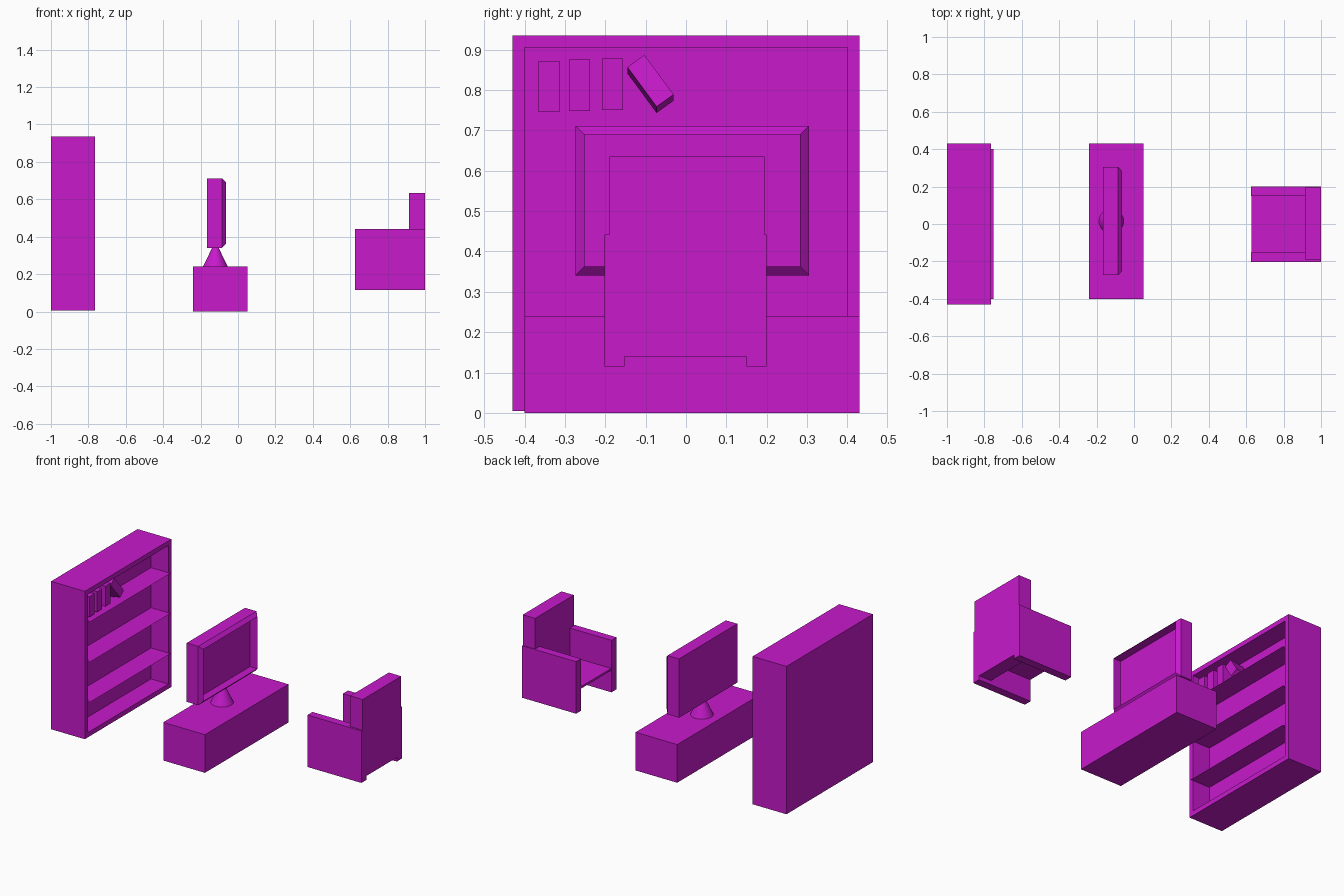
import bpy, bmesh, math

if "Cube" in bpy.data.objects:
    bpy.data.objects.remove(bpy.data.objects["Cube"])


def finish(name, bm):
    bmesh.ops.recalc_face_normals(bm, faces=bm.faces)
    me = bpy.data.meshes.new(name)
    bm.to_mesh(me)
    bm.free()
    ob = bpy.data.objects.new(name, me)
    bpy.context.collection.objects.link(ob)
    mat = bpy.data.materials.get("magenta") or bpy.data.materials.new("magenta")
    mat.diffuse_color = (0.57, 0.01, 0.6, 1)
    mat.use_nodes = True
    mat.node_tree.nodes["Principled BSDF"].inputs["Base Color"].default_value = mat.diffuse_color
    me.materials.append(mat)
    return ob


def box(name, x, y, z):
    bm = bmesh.new()
    bmesh.ops.create_cube(bm, size=1)
    for v in bm.verts:
        v.co = (x[v.co.x > 0], y[v.co.y > 0], z[v.co.z > 0])
    return finish(name, bm)


def loft(name, sections):
    """Closed body from rectangles (x, y0, y1, z0, z1) stacked along x."""
    bm = bmesh.new()
    rings = [[bm.verts.new((x, y, z)) for y, z in ((a, c), (b, c), (b, d), (a, d))]
             for x, a, b, c, d in sections]
    for r, s in zip(rings, rings[1:]):
        for i in range(4):
            j = (i + 1) % 4
            bm.faces.new((r[i], r[j], s[j], s[i]))
    bm.faces.new(rings[0])
    bm.faces.new(rings[-1])
    return finish(name, bm)


# Bookcase body with a recessed front facing +x
loft("bookcase", [
    (-1.0, -0.43, 0.43, 0.005, 0.935),
    (-0.765, -0.43, 0.43, 0.005, 0.935),
    (-0.765, -0.4, 0.4, 0.035, 0.905),
    (-0.885, -0.4, 0.4, 0.035, 0.905)])

# Sheet-thin shelves
for i, z in enumerate((0.735, 0.483, 0.23)):
    bm = bmesh.new()
    bm.faces.new([bm.verts.new(p) for p in (
        (-0.885, -0.4, z), (-0.75, -0.4, z), (-0.75, 0.4, z), (-0.885, 0.4, z))])
    finish(f"shelf_{i}", bm)

# Upright books
for i, (y, z) in enumerate(((-0.34, 0.745), (-0.264, 0.748), (-0.182, 0.751))):
    box(f"book_{i}", (-0.87, -0.778), (y - 0.026, y + 0.026), (z, z + 0.127))

# Leaning book
book = box("leaning_book", (-0.045, 0.045), (-0.026, 0.026), (-0.0615, 0.0615))
book.location = (-0.823, -0.088, 0.815)
book.rotation_euler = (math.radians(36), math.radians(-10), 0)

# Low table
box("table", (-0.24, 0.05), (-0.4, 0.43), (0, 0.24))

# Television with chamfered rim and sunken screen
loft("television", [
    (-0.165, -0.274, 0.305, 0.341, 0.711),
    (-0.085, -0.274, 0.305, 0.341, 0.711),
    (-0.064, -0.252, 0.283, 0.363, 0.69),
    (-0.115, -0.252, 0.283, 0.363, 0.69)])

# Conical stand
bm = bmesh.new()
bmesh.ops.create_cone(bm, cap_ends=True, segments=32, radius1=0.066, radius2=0.001, depth=0.135)
bmesh.ops.translate(bm, verts=bm.verts, vec=(-0.121, 0.015, 0.24 + 0.0675))
stand = finish("television_stand", bm)
bpy.context.view_layer.objects.active = stand
stand.select_set(True)
bpy.ops.object.shade_smooth_by_angle(angle=math.radians(30))

# Armchair
for side, y in (("right", (-0.202, -0.152)), ("left", (0.15, 0.2))):
    box(f"{side}_arm", (0.625, 1.0), y, (0.115, 0.442))
box("chair_back", (0.914, 1.0), (-0.19, 0.194), (0.14, 0.635))
box("seat", (0.627, 0.92), (-0.155, 0.153), (0.252, 0.265))
